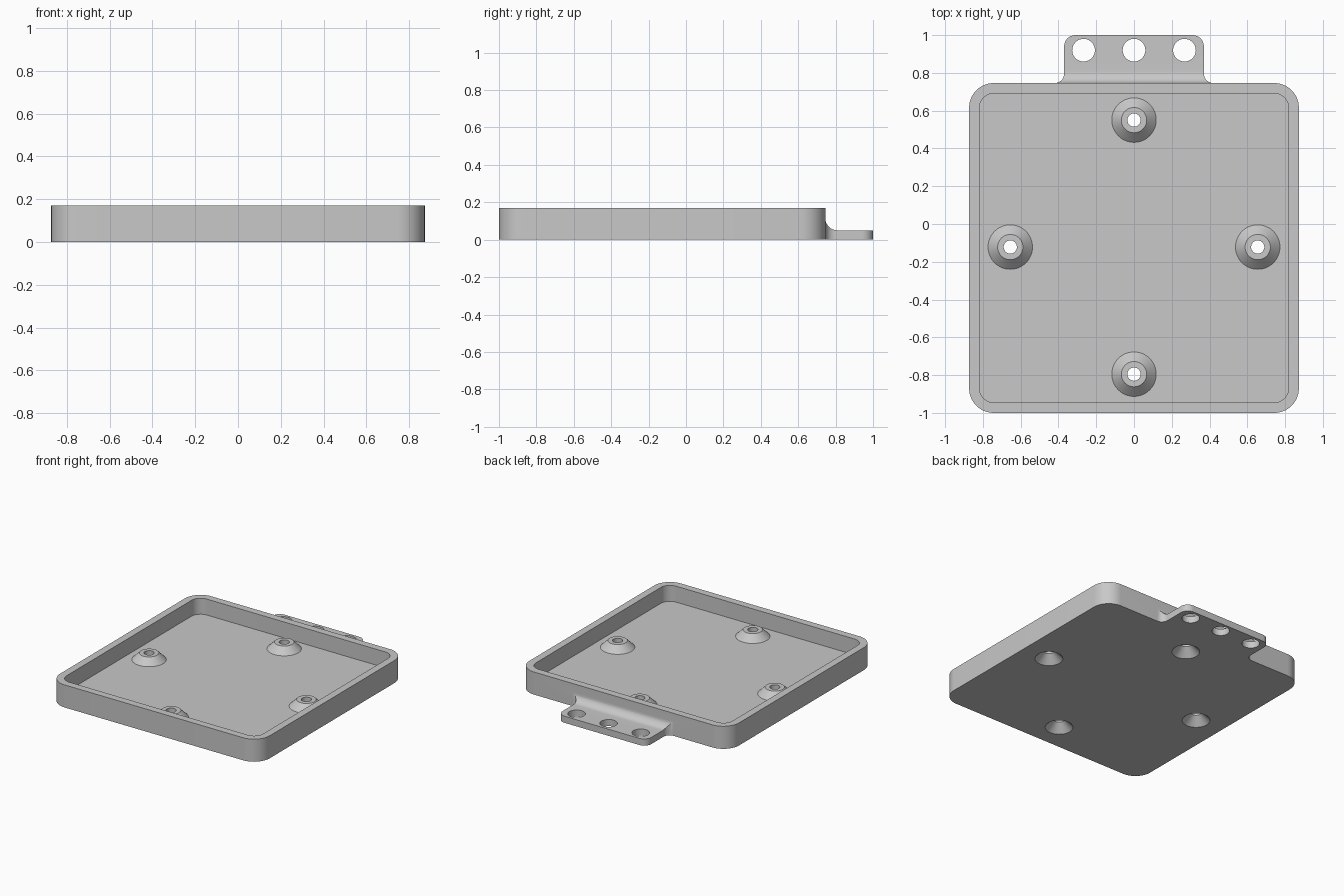
import bpy, bmesh
from math import cos, sin, radians
from mathutils import Matrix

default = bpy.data.objects.get("Cube")
if default:
    bpy.data.objects.remove(default, do_unlink=True)

grey = bpy.data.materials.new("light grey")
grey.use_nodes = True
colour = (0.58, 0.58, 0.58, 1)
grey.diffuse_color = colour
grey.node_tree.nodes["Principled BSDF"].inputs["Base Color"].default_value = colour

HALF, MID_Y = 0.873, -0.127      # square tray
WALL, FLOOR, HEIGHT = 0.055, 0.05, 0.17
TAB_HALF = 0.37


def arc(cx, cy, r, start, end, steps=12):
    angles = [radians(start + (end - start) * i / steps) for i in range(steps + 1)]
    return [(cx + r * cos(a), cy + r * sin(a)) for a in angles]


def finish(name, bm):
    bmesh.ops.recalc_face_normals(bm, faces=bm.faces)
    mesh = bpy.data.meshes.new(name)
    bm.to_mesh(mesh)
    bm.free()
    mesh.materials.append(grey)
    obj = bpy.data.objects.new(name, mesh)
    bpy.context.collection.objects.link(obj)
    return obj


def prism(name, points, low, high, matrix=None):
    bm = bmesh.new()
    face = bm.faces.new([bm.verts.new((x, y, low)) for x, y in points])
    grown = bmesh.ops.extrude_face_region(bm, geom=[face])["geom"]
    verts = [g for g in grown if isinstance(g, bmesh.types.BMVert)]
    bmesh.ops.translate(bm, verts=verts, vec=(0, 0, high - low))
    if matrix:
        bm.transform(matrix)
    return finish(name, bm)


def rounded_block(name, half, r, low, high):
    c = half - r
    points = []
    for i, (sx, sy) in enumerate([(1, 1), (-1, 1), (-1, -1), (1, -1)]):
        points += arc(sx * c, MID_Y + sy * c, r, 90 * i, 90 * i + 90)
    return prism(name, points, low, high)


def cone(name, x, y, r_low, r_high, low, high):
    bm = bmesh.new()
    bmesh.ops.create_cone(bm, cap_ends=True, segments=48, radius1=r_low,
                          radius2=r_high, depth=high - low)
    bmesh.ops.translate(bm, verts=bm.verts, vec=(x, y, (low + high) / 2))
    return finish(name, bm)


def combine(target, tool, operation):
    mod = target.modifiers.new("combine", "BOOLEAN")
    mod.operation, mod.solver, mod.object = operation, "EXACT", tool
    bpy.context.view_layer.objects.active = target
    bpy.ops.object.modifier_apply(modifier=mod.name)
    bpy.data.objects.remove(tool, do_unlink=True)


# Open tray with rounded corners
tray = rounded_block("tray", HALF, 0.13, 0, HEIGHT)
combine(tray, rounded_block("cavity", HALF - WALL, 0.075, FLOOR, HEIGHT + 0.1), "DIFFERENCE")

# Hanging tab: flared outline, limited by a side profile with a fillet
edge = MID_Y + HALF
side = [(0.42, edge - 0.03)] + arc(0.42, edge + 0.05, 0.05, -90, -180)
side += arc(TAB_HALF - 0.06, 0.94, 0.06, 0, 90)
tab = prism("tab", side + [(-x, y) for x, y in reversed(side)], 0, 0.2)
profile = [(0.6, -0.1), (1.1, -0.1), (1.1, 0.05)]
profile += arc(edge + 0.064, 0.115, 0.065, -90, -180) + [(0.6, 0.115)]
along_x = Matrix(((0, 0, 1, 0), (1, 0, 0, 0), (0, 1, 0, 0), (0, 0, 0, 1)))
combine(tab, prism("tab_profile", profile, -0.6, 0.6, along_x), "INTERSECT")
combine(tray, tab, "UNION")
for x in (-0.267, 0, 0.267):
    combine(tray, cone("tab_hole", x, 0.92, 0.06, 0.06, -0.1, 0.1), "DIFFERENCE")

# Conical standoffs, countersunk from below
for x, y in [(0, 0.55), (0, -0.795), (0.655, -0.122), (-0.655, -0.122)]:
    combine(tray, cone("standoff", x, y, 0.138, 0.067, 0.03, 0.1), "UNION")
    combine(tray, cone("countersink", x, y, 0.105, 0.035, -0.01, 0.06), "DIFFERENCE")
    combine(tray, cone("screw_hole", x, y, 0.035, 0.035, 0.04, 0.2), "DIFFERENCE")

# Smooth curves, sharp edges
bpy.ops.object.select_all(action="DESELECT")
tray.select_set(True)
bpy.context.view_layer.objects.active = tray
bpy.ops.object.shade_smooth_by_angle(angle=radians(30))
